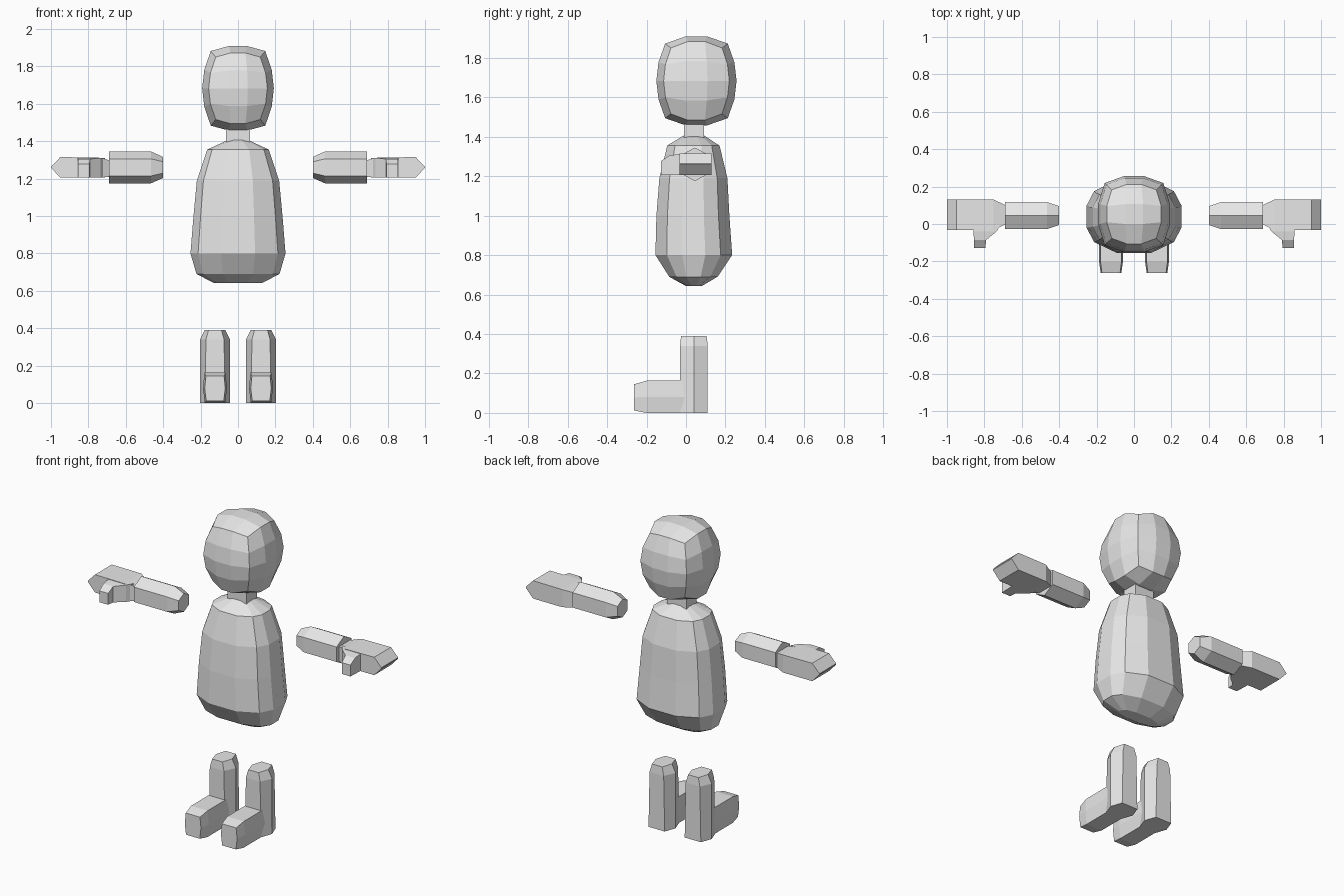
import bpy, bmesh
from mathutils import Vector

if "Cube" in bpy.data.objects:
    bpy.data.objects.remove(bpy.data.objects["Cube"])

grey = bpy.data.materials.new("light_grey")
grey.diffuse_color = (0.8, 0.8, 0.8, 1)
grey.use_nodes = True
grey.node_tree.nodes["Principled BSDF"].inputs["Base Color"].default_value = grey.diffuse_color


def finish(name, bm):
    bmesh.ops.remove_doubles(bm, verts=bm.verts, dist=0.0005)
    bmesh.ops.recalc_face_normals(bm, faces=bm.faces)
    me = bpy.data.meshes.new(name)
    bm.to_mesh(me)
    bm.free()
    me.materials.append(grey)
    ob = bpy.data.objects.new(name, me)
    bpy.context.collection.objects.link(ob)
    return ob


def loft(name, rings, flip=1):
    """Skin closed rings of equal length and cap both ends; flip=-1 mirrors in x."""
    bm = bmesh.new()
    rows = [[bm.verts.new((p[0] * flip, p[1], p[2])) for p in r] for r in rings]
    n = len(rows[0])
    for a, b in zip(rows, rows[1:]):
        for i in range(n):
            j = (i + 1) % n
            bm.faces.new((a[i], a[j], b[j], b[i]))
    bm.faces.new(rows[0])
    bm.faces.new(rows[-1])
    return finish(name, bm)


def rect_x(x, y0, y1, z0, z1):
    return [(x, y0, z0), (x, y1, z0), (x, y1, z1), (x, y0, z1)]


def rect_y(y, x0, x1, z0, z1):
    return [(x0, y, z0), (x1, y, z0), (x1, y, z1), (x0, y, z1)]


# Head: gridded box, bulged so its edges draw inwards
def head_point(u, v, w):
    x = 0.196 * u * (1 - 0.2 * v * v) * (1 - 0.24 * w * w)
    y = 0.053 + 0.208 * v * (1 - 0.2 * u * u) * (1 - 0.22 * w * w)
    z = 1.683 + 0.234 * w * (1 - 0.13 * u * u) * (1 - 0.18 * v * v)
    return Vector((x, y, z))


bm = bmesh.new()
cuts = (3, 3, 4)
for axis in range(3):
    b, c = (axis + 1) % 3, (axis + 2) % 3
    for side in (-1, 1):
        for i in range(cuts[b]):
            for j in range(cuts[c]):
                quad = []
                for di, dj in ((0, 0), (1, 0), (1, 1), (0, 1)):
                    q = [0, 0, 0]
                    q[axis] = side
                    q[b] = 2 * (i + di) / cuts[b] - 1
                    q[c] = 2 * (j + dj) / cuts[c] - 1
                    quad.append(bm.verts.new(head_point(*q)))
                bm.faces.new(quad)
finish("head", bm)


# Torso: twelve-point rounded-square rings (height, half width, front y, back y)
def torso_ring(z, hx, y0, y1):
    cy, hy = (y0 + y1) / 2, (y1 - y0) / 2
    quarter = [(1, -0.3), (1, 0.3), (0.84, 0.7)]
    pts = []
    for a, b in quarter + [(0.36, 1), (-0.36, 1), (-0.84, 0.7),
                           (-1, 0.3), (-1, -0.3), (-0.84, -0.7),
                           (-0.36, -1), (0.36, -1), (0.84, -0.7)]:
        pts.append((a * hx, cy + b * hy, z))
    return pts


torso = [(1.406, 0.055, -0.012, 0.092), (1.355, 0.165, -0.095, 0.17),
         (1.19, 0.22, -0.135, 0.21), (1.0, 0.238, -0.15, 0.22),
         (0.80, 0.254, -0.155, 0.234), (0.69, 0.222, -0.085, 0.16),
         (0.643, 0.13, 0.0, 0.08)]
loft("torso", [torso_ring(*r) for r in torso])

# Neck
neck = [(0.065, -0.01), (0.065, 0.09), (-0.065, 0.09), (-0.065, -0.01)]
loft("neck", [[(x, y, z) for x, y in neck] for z in (1.39, 1.47)])


def arm_ring(x, hy, hz):
    shape = [(0, 1), (1, 0.54), (1, -0.54), (0, -1), (-1, -0.54), (-1, 0.54)]
    return [(x, 0.045 + a * hy, 1.26 + b * hz) for a, b in shape]


def leg_ring(z, hx, fx, hy):
    shape = [(hx, 0), (fx, hy), (-fx, hy), (-hx, 0), (-fx, -hy), (fx, -hy)]
    return [(0.123 + a, 0.04 + b, z) for a, b in shape]


def foot_ring(y, hx, z0, z1):
    zm = (z0 + z1) / 2
    shape = [(0.85, z0), (1, zm), (0.88, z1), (-0.88, z1), (-1, zm), (-0.85, z0)]
    return [(0.123 + a * hx, y, z) for a, z in shape]


# Paired limbs
for label, s in (("left", 1), ("right", -1)):
    loft(label + "_forearm", [arm_ring(0.4, 0.05, 0.056),
                              arm_ring(0.465, 0.072, 0.085),
                              arm_ring(0.69, 0.072, 0.085)], s)
    loft(label + "_hand", [rect_x(0.685, 0.0, 0.1, 1.21, 1.298),
                           rect_x(0.75, -0.033, 0.13, 1.205, 1.313),
                           rect_x(0.95, -0.033, 0.13, 1.205, 1.315),
                           rect_x(0.999, -0.033, 0.13, 1.258, 1.264)], s)
    loft(label + "_thumb", [rect_y(0.0, 0.71, 0.86, 1.207, 1.311),
                            rect_y(-0.04, 0.735, 0.858, 1.207, 1.311),
                            rect_y(-0.085, 0.79, 0.856, 1.207, 1.305),
                            rect_y(-0.127, 0.795, 0.855, 1.207, 1.277)], s)
    loft(label + "_leg", [leg_ring(0.0, 0.08, 0.055, 0.07),
                          leg_ring(0.34, 0.08, 0.048, 0.07),
                          leg_ring(0.39, 0.055, 0.035, 0.065)], s)
    loft(label + "_foot", [foot_ring(0.0, 0.064, 0.0, 0.163),
                           foot_ring(-0.2, 0.064, 0.0, 0.163),
                           foot_ring(-0.263, 0.055, 0.012, 0.145)], s)
